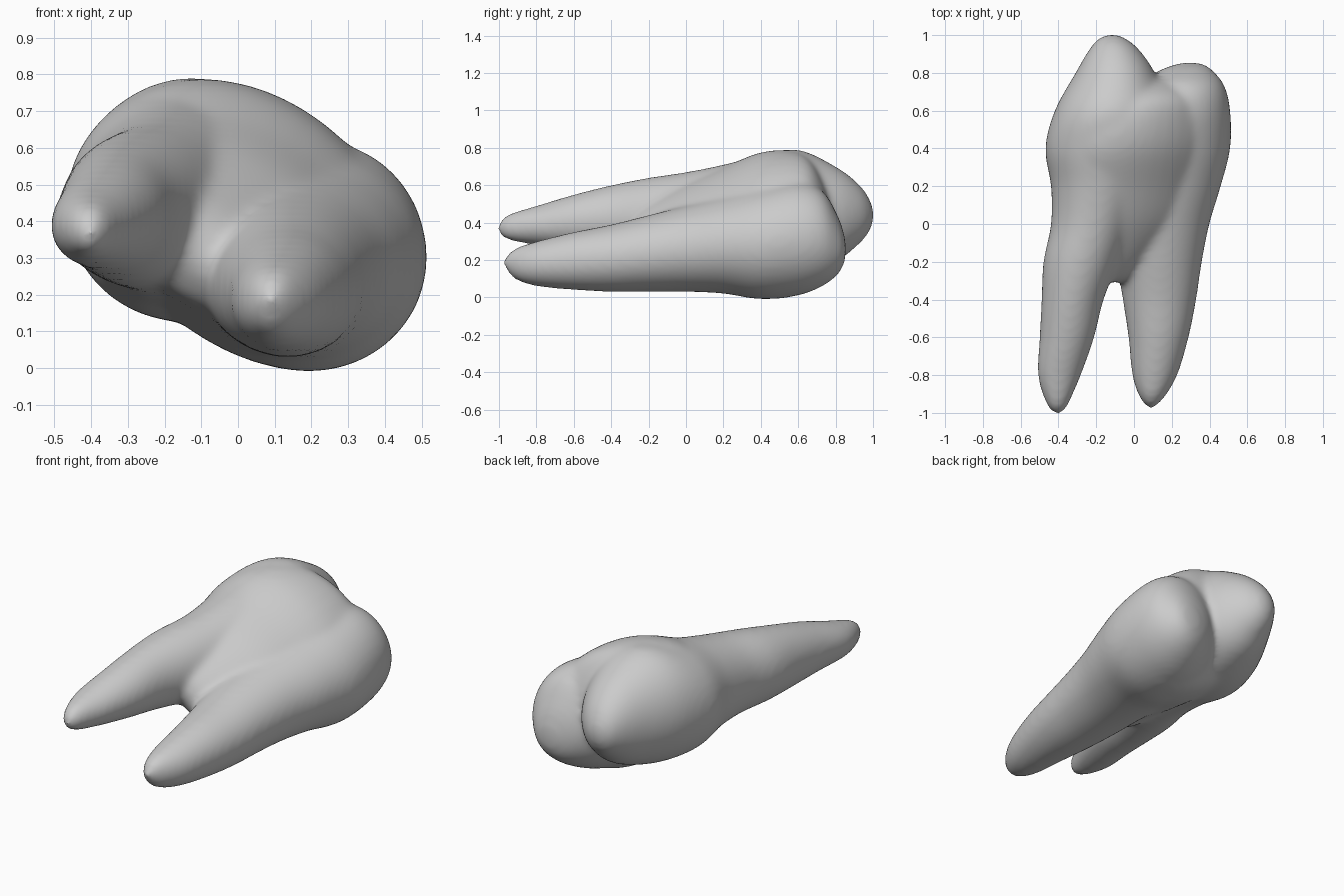
import bpy
import bmesh
from math import cos, sin, tau

cube = bpy.data.objects.get("Cube")
if cube:
    bpy.data.objects.remove(cube, do_unlink=True)

SIDES = 40
STEPS = 6


def smooth_sections(rows):
    """Blend the key sections into a finer run with a cardinal spline."""
    padded = [rows[0]] + rows + [rows[-1]]
    result = []
    for a, b, c, d in zip(padded, padded[1:], padded[2:], padded[3:]):
        for step in range(STEPS):
            t = step / STEPS
            result.append([
                q + t * ((r - p) / 2 + t * (p - 2.5 * q + 2 * r - s / 2
                                            + t * (1.5 * (q - r) + (s - p) / 2)))
                for p, q, r, s in zip(a, b, c, d)])
    return result + [rows[-1]]


def loft(bm, rows, shear=0):
    """Skin oval sections (y, left edge, right edge, bottom, top)."""
    rings = []
    for y, x0, x1, z0, z1 in smooth_sections(rows):
        cx, cz = (x0 + x1) / 2, (z0 + z1) / 2
        rx, rz = max((x1 - x0) / 2, 0.002), max((z1 - z0) / 2, 0.002)
        ring = []
        for i in range(SIDES):
            angle = tau * i / SIDES
            dx = rx * cos(angle)
            ring.append(bm.verts.new((cx + dx, y, cz + rz * sin(angle) + shear * dx)))
        rings.append(ring)
    for near, far in zip(rings, rings[1:]):
        for i in range(SIDES):
            j = (i + 1) % SIDES
            bm.faces.new((near[i], near[j], far[j], far[i]))
    bm.faces.new(rings[0][::-1])
    bm.faces.new(rings[-1])


# Upper root swelling into the taller crown cusp
upper_lobe = [
    (-1.01, -.41, -.39, .36, .38),
    (-.96, -.46, -.35, .31, .44),
    (-.8, -.51, -.28, .28, .49),
    (-.6, -.5, -.21, .26, .55),
    (-.4, -.49, -.16, .24, .6),
    (-.2, -.48, -.08, .22, .64),
    (0, -.44, 0, .2, .67),
    (.2, -.44, .08, .17, .71),
    (.4, -.47, .15, .13, .76),
    (.6, -.42, .18, .13, .79),
    (.8, -.31, .11, .19, .7),
    (.92, -.24, .03, .28, .61),
    (.98, -.19, -.04, .35, .53),
    (1.005, -.13, -.1, .42, .46),
]

# Lower root swelling into the shorter crown cusp, which leans forward at the top
lower_lobe = [
    (-.98, .08, .1, .18, .2),
    (-.92, .03, .16, .1, .26),
    (-.8, -.01, .23, .06, .3),
    (-.6, -.03, .29, .04, .35),
    (-.4, -.06, .33, .03, .39),
    (-.2, -.09, .36, .03, .44),
    (0, -.11, .4, .03, .49),
    (.2, -.13, .46, .02, .54),
    (.4, -.13, .51, -.01, .59),
    (.6, -.08, .51, .01, .62),
    (.73, .02, .48, .06, .57),
    (.81, .13, .42, .12, .44),
    (.845, .22, .37, .18, .34),
    (.855, .28, .31, .24, .28),
]

# Bridge of the crown between the two lobes
bridge = [
    (-.31, -.12, -.08, .29, .35),
    (-.28, -.19, -.01, .23, .42),
    (-.2, -.29, .11, .16, .49),
    (0, -.36, .31, .11, .59),
    (.2, -.38, .4, .06, .67),
    (.4, -.39, .46, .02, .75),
    (.57, -.34, .46, .03, .76),
    (.67, -.2, .4, .12, .71),
    (.74, -.01, .28, .22, .58),
    (.78, .1, .18, .34, .44),
]

enamel = bpy.data.materials.new("light grey")
enamel.use_nodes = True
colour = (.6, .6, .6, 1)
enamel.diffuse_color = colour
enamel.node_tree.nodes["Principled BSDF"].inputs["Base Color"].default_value = colour

bm = bmesh.new()
loft(bm, upper_lobe)
loft(bm, lower_lobe)
loft(bm, bridge, shear=-.33)
bmesh.ops.recalc_face_normals(bm, faces=bm.faces)
mesh = bpy.data.meshes.new("tooth")
bm.to_mesh(mesh)
bm.free()
mesh.materials.append(enamel)
tooth = bpy.data.objects.new("tooth", mesh)
bpy.context.collection.objects.link(tooth)

# Fuse the lobes into one skin and soften the joins
fuse = tooth.modifiers.new("fuse", "REMESH")
fuse.mode = "VOXEL"
fuse.voxel_size = .016
fuse.use_smooth_shade = True
soften = tooth.modifiers.new("soften", "SMOOTH")
soften.factor = .5
soften.iterations = 20
